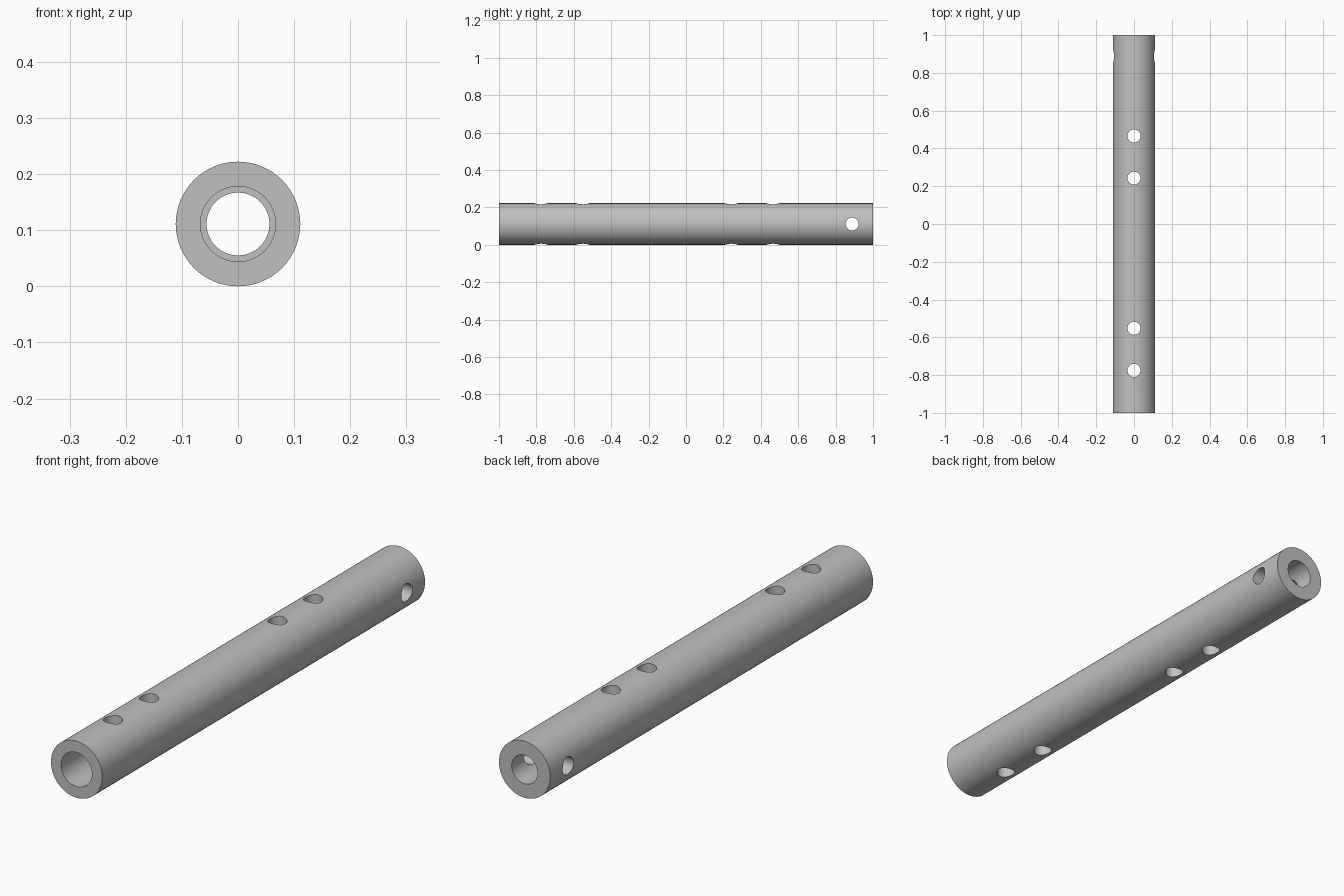
import bpy, bmesh, math
from mathutils import Matrix, Vector

cube = bpy.data.objects.get("Cube")
if cube:
    bpy.data.objects.remove(cube, do_unlink=True)

R = 0.111          # outer radius, also the height of the axis
FRONT_BORE = 0.067
BACK_BORE = 0.056
STEP_Y = 0.67      # where the wide bore meets the narrow one
HOLE_R = 0.0345
SIDES = 96

grey = bpy.data.materials.new("satin grey")
grey.use_nodes = True
colour = (0.53, 0.53, 0.53, 1)
grey.diffuse_color = colour
grey.node_tree.nodes["Principled BSDF"].inputs["Base Color"].default_value = colour


def make_object(name, bm):
    bmesh.ops.recalc_face_normals(bm, faces=bm.faces)
    mesh = bpy.data.meshes.new(name)
    bm.to_mesh(mesh)
    bm.free()
    mesh.materials.append(grey)
    obj = bpy.data.objects.new(name, mesh)
    bpy.context.collection.objects.link(obj)
    return obj


# Stepped tube: a closed wall profile (radius, y) spun about the y axis
profile = [(R, -1), (R, 1), (BACK_BORE, 1), (BACK_BORE, STEP_Y),
           (FRONT_BORE, STEP_Y), (FRONT_BORE, -1)]
bm = bmesh.new()
rings = []
for i in range(SIDES):
    a = 2 * math.pi * i / SIDES
    rings.append([bm.verts.new((r * math.cos(a), y, R + r * math.sin(a)))
                  for r, y in profile])
for i, ring in enumerate(rings):
    after = rings[(i + 1) % SIDES]
    for j in range(len(profile)):
        k = (j + 1) % len(profile)
        bm.faces.new((ring[j], ring[k], after[k], after[j]))
tube = make_object("tube", bm)

# Drills: four vertical pin holes and one sideways hole near the back
bm = bmesh.new()
drills = [(y, Matrix.Identity(4)) for y in (-0.775, -0.552, 0.243, 0.466)]
drills.append((0.888, Matrix.Rotation(math.pi / 2, 4, "Y")))
for y, turn in drills:
    bmesh.ops.create_cone(bm, cap_ends=True, segments=48, radius1=HOLE_R,
                          radius2=HOLE_R, depth=4 * R,
                          matrix=Matrix.Translation(Vector((0, y, R))) @ turn)
cutter = make_object("hole_cutter", bm)
cutter.hide_render = True

# Cut the holes, then smooth the curved walls
cut = tube.modifiers.new("holes", "BOOLEAN")
cut.operation = "DIFFERENCE"
cut.solver = "EXACT"
cut.object = cutter
for obj in bpy.context.selected_objects:
    obj.select_set(False)
bpy.context.view_layer.objects.active = tube
tube.select_set(True)
bpy.ops.object.modifier_apply(modifier=cut.name)
bpy.data.objects.remove(cutter, do_unlink=True)
bpy.ops.object.shade_smooth_by_angle(angle=math.radians(30))
